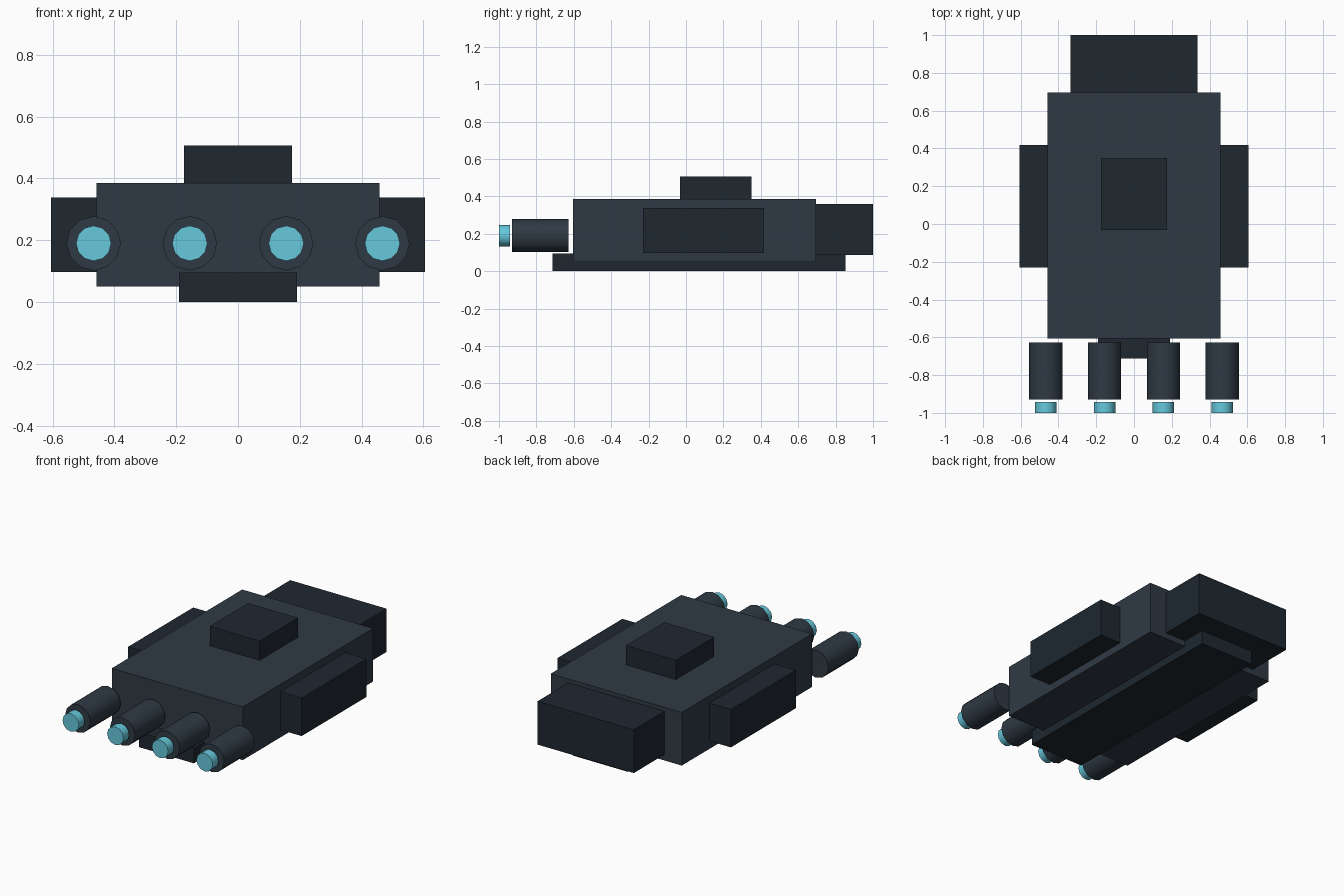
import bpy
import math

if "Cube" in bpy.data.objects:
    bpy.data.objects.remove(bpy.data.objects["Cube"])


def material(name, rgb):
    m = bpy.data.materials.new(name)
    m.diffuse_color = (*rgb, 1)
    m.use_nodes = True
    m.node_tree.nodes["Principled BSDF"].inputs["Base Color"].default_value = m.diffuse_color
    return m


HULL = material("hull_grey", (0.028, 0.042, 0.058))
DARK = material("dark_grey", (0.013, 0.021, 0.030))
GLOW = material("cyan_glow", (0.133, 0.578, 0.716))


def box(name, x, y, z, mat):
    """Box from (min, max) ranges."""
    bpy.ops.mesh.primitive_cube_add(size=1, location=[sum(r) / 2 for r in (x, y, z)])
    o = bpy.context.object
    o.name = name
    o.scale = [r[1] - r[0] for r in (x, y, z)]
    bpy.ops.object.transform_apply(location=False, rotation=False, scale=True)
    o.data.materials.append(mat)


def tube(name, x, y0, y1, radius, mat):
    """Twelve-sided cylinder along y."""
    bpy.ops.mesh.primitive_cylinder_add(
        vertices=12, radius=radius, depth=y1 - y0,
        location=(x, (y0 + y1) / 2, 0.19), rotation=(math.pi / 2, 0, 0))
    o = bpy.context.object
    o.name = name
    o.data.materials.append(mat)
    bpy.ops.object.shade_smooth_by_angle(angle=math.radians(40))


# Main body, roof block, keel and rear block
box("hull", (-0.457, 0.457), (-0.605, 0.695), (0.05, 0.385), HULL)
box("roof_block", (-0.174, 0.174), (-0.033, 0.35), (0.38, 0.507), DARK)
box("keel", (-0.191, 0.191), (-0.713, 0.853), (0, 0.095), DARK)
box("rear_block", (-0.336, 0.336), (0.69, 1.0), (0.087, 0.36), DARK)

# Side pods
for side, s in (("left", -1), ("right", 1)):
    box(side + "_pod", sorted((s * 0.45, s * 0.605)), (-0.23, 0.417), (0.098, 0.338), DARK)

# Row of front barrels with glowing tips
for i, x in enumerate((-0.467, -0.156, 0.156, 0.467), 1):
    tube(f"barrel_{i}", x, -0.93, -0.627, 0.088, HULL)
    tube(f"barrel_tip_{i}", x, -1.0, -0.942, 0.057, GLOW)
